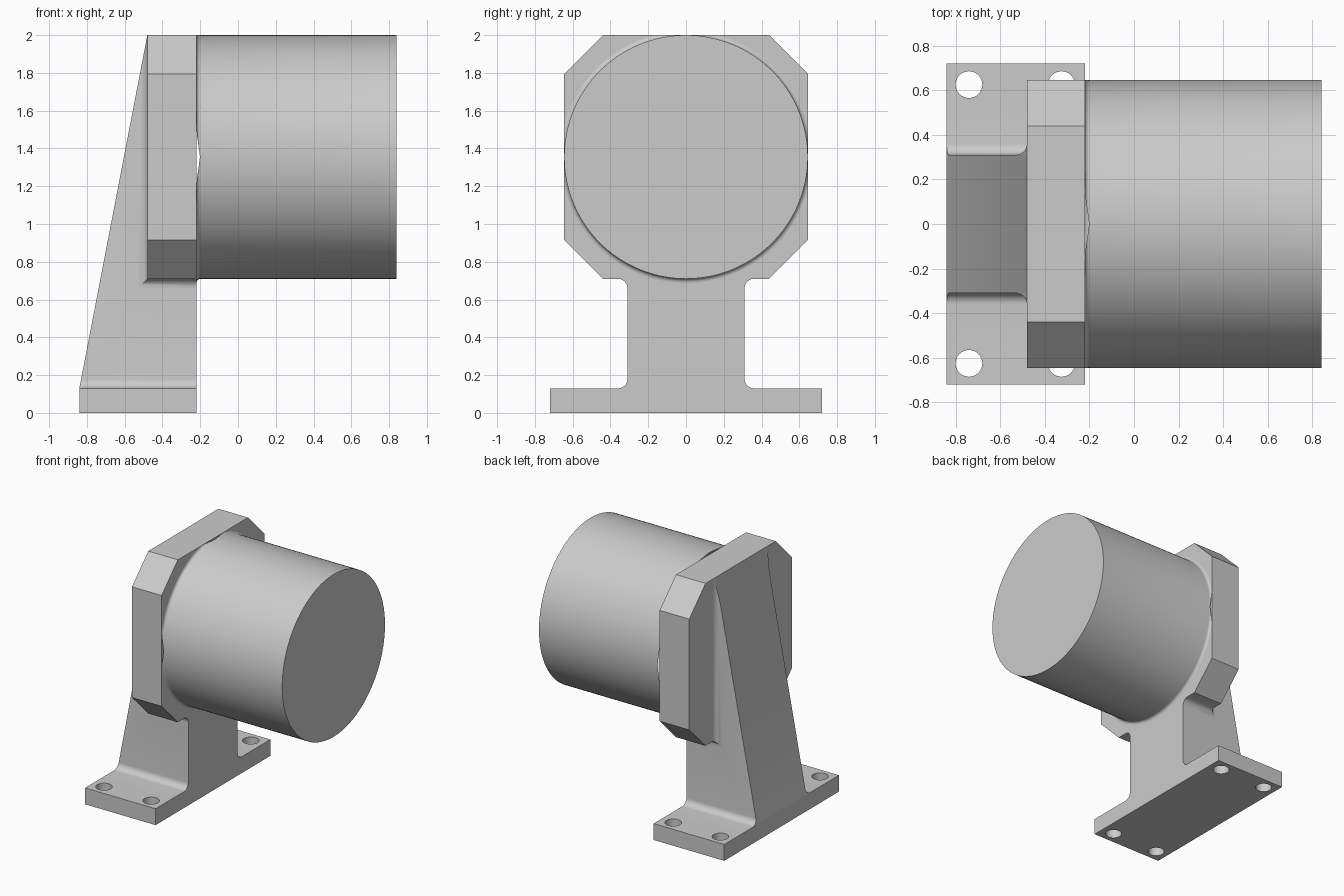
import bpy, bmesh, math
from mathutils import Vector, Matrix

cube = bpy.data.objects.get("Cube")
if cube:
    bpy.data.objects.remove(cube, do_unlink=True)

grey = bpy.data.materials.new("plain grey")
grey.use_nodes = True
COLOUR = (0.6, 0.6, 0.6, 1)
grey.diffuse_color = COLOUR
grey.node_tree.nodes["Principled BSDF"].inputs["Base Color"].default_value = COLOUR

# Main dimensions
BACK, PLATE, FACE, END = -0.84, -0.48, -0.22, 0.84
TOP, FOOT, LOW = 2.0, 0.13, 0.71
HALF, WEB, FOOT_HALF, R = 0.645, 0.31, 0.72, 0.05
MID = (TOP + LOW) / 2


def make(name, bm):
    bmesh.ops.recalc_face_normals(bm, faces=bm.faces)
    mesh = bpy.data.meshes.new(name)
    bm.to_mesh(mesh)
    bm.free()
    mesh.materials.append(grey)
    ob = bpy.data.objects.new(name, mesh)
    bpy.context.collection.objects.link(ob)
    return ob


def extrude_x(profile, x0, x1):
    bm = bmesh.new()
    face = bm.faces.new([bm.verts.new((x0, y, z)) for y, z in profile])
    new = bmesh.ops.extrude_face_region(bm, geom=[face])["geom"]
    moved = [v for v in new if isinstance(v, bmesh.types.BMVert)]
    bmesh.ops.translate(bm, verts=moved, vec=(x1 - x0, 0, 0))
    return bm


def clip(bm, point, normal, cap=True):
    geom = bm.verts[:] + bm.edges[:] + bm.faces[:]
    cut = bmesh.ops.bisect_plane(bm, geom=geom, plane_co=point, plane_no=normal,
                                 clear_outer=True)["geom_cut"]
    edges = [e for e in cut if isinstance(e, bmesh.types.BMEdge)]
    if cap and edges:
        bmesh.ops.holes_fill(bm, edges=edges)


def clip_slope(bm):
    run = Vector((PLATE - BACK, 0, TOP - FOOT))
    clip(bm, (BACK, 0, FOOT), (-run.z, 0, run.x))


def boolean(target, tool, operation):
    mod = target.modifiers.new("cut", "BOOLEAN")
    mod.operation, mod.solver, mod.object = operation, "EXACT", tool
    bpy.context.view_layer.objects.active = target
    bpy.ops.object.modifier_apply(modifier=mod.name)
    bpy.data.objects.remove(tool, do_unlink=True)


def smooth(ob):
    bpy.ops.object.select_all(action="DESELECT")
    ob.select_set(True)
    bpy.context.view_layer.objects.active = ob
    bpy.ops.object.shade_smooth_by_angle(angle=math.radians(30))


# Fillet arc as (distance along first face, distance along second face)
STEPS = 8
arc = [(R * (1 - math.sin(a)), R * (1 - math.cos(a)))
       for a in (math.pi / 2 * i / STEPS for i in range(STEPS + 1))]

# Foot and web with rounded inner corners
half = [(FOOT_HALF, 0), (FOOT_HALF, FOOT)]
half += [(WEB + h, FOOT + d) for h, d in reversed(arc)][::-1] if arc[0][0] < arc[-1][0] \
    else [(WEB + h, FOOT + d) for h, d in arc]
half.append((WEB, TOP))
bm = extrude_x(half + [(-y, z) for y, z in reversed(half)], BACK, FACE)
clip_slope(bm)
bracket = make("bracket", bm)

# Chamfered mounting plate, joined to the bracket
C = 0.205
octagon = [(HALF - C, LOW), (HALF, LOW + C), (HALF, TOP - C), (HALF - C, TOP)]
octagon += [(-y, z) for y, z in reversed(octagon)]
boolean(bracket, make("plate", extrude_x(octagon, PLATE, FACE)), "UNION")

# Four bolt holes through the foot
for x in (-0.74, -0.325):
    for side in (-1, 1):
        bm = bmesh.new()
        bmesh.ops.create_cone(bm, cap_ends=True, segments=32, radius1=0.06,
                              radius2=0.06, depth=0.4,
                              matrix=Matrix.Translation((x, side * 0.625, 0.06)))
        hole = make("hole_cutter", bm)
        hole.hide_render = True
        boolean(bracket, hole, "DIFFERENCE")
smooth(bracket)

# Fillets that run under the plate and up its back
for side, name in ((1, "right_side_fillet"), (-1, "left_side_fillet")):
    bm = bmesh.new()
    section = arc + [(0, 0)]
    rings = []
    for station in range(3):
        ring = []
        for d, h in section:
            x = FACE if station == 0 else PLATE - d
            z = TOP if station == 2 else LOW - d
            ring.append(bm.verts.new((x, side * (WEB + h), z)))
        rings.append(ring)
    for a, b in zip(rings, rings[1:]):
        for i in range(len(a)):
            j = (i + 1) % len(a)
            bm.faces.new((a[i], a[j], b[j], b[i]))
    bm.faces.new(rings[0])
    bm.faces.new(rings[2])
    clip_slope(bm)
    smooth(make("back_fillet" if side > 0 else "front_fillet", bm))

# Round body with a small flare where it meets the plate
F, SEG = 0.022, 128
outline = [(FACE + F * (1 - math.cos(a)), HALF + F * (1 - math.sin(a)))
           for a in (math.pi / 2 * i / 5 for i in range(6))] + [(END, HALF)]
bm = bmesh.new()
rings = [[bm.verts.new((x, r * math.cos(t), MID + r * math.sin(t)))
          for t in (math.tau * k / SEG for k in range(SEG))] for x, r in outline]
for a, b in zip(rings, rings[1:]):
    for k in range(SEG):
        j = (k + 1) % SEG
        bm.faces.new((a[k], a[j], b[j], b[k]))
bm.faces.new(rings[-1])
for y, z in ((1, 0), (-1, 0), (0, 1)):
    clip(bm, (0, y * (HALF + 0.0005), MID + z * (HALF + 0.0005)), (0, y, z), cap=False)
smooth(make("round_body", bm))
